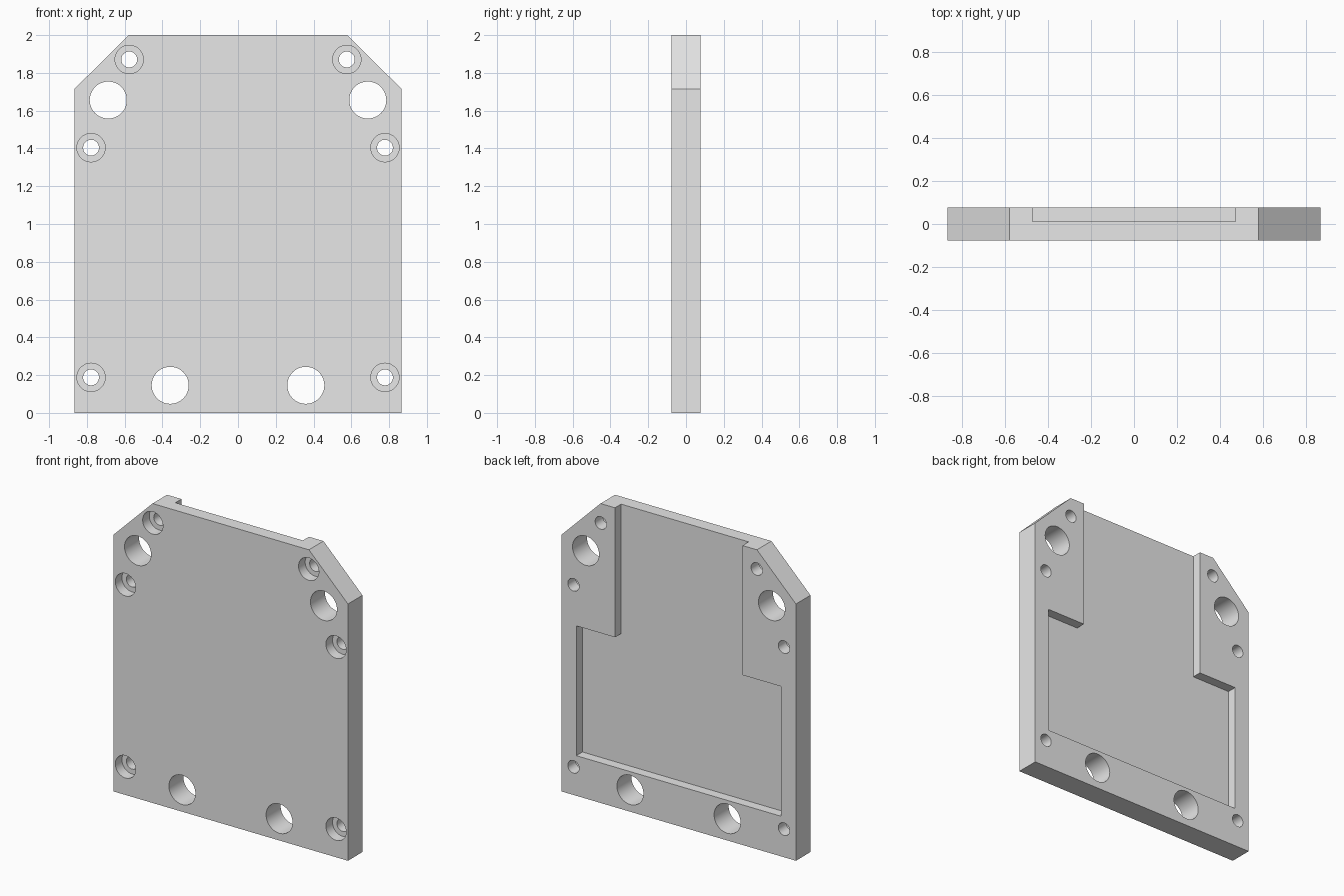
import bpy, bmesh, math

cube = bpy.data.objects.get("Cube")
if cube:
    bpy.data.objects.remove(cube, do_unlink=True)

HALF_T = 0.0766   # half the plate thickness
OVER = 0.05       # how far cutters reach past a face


def prism(name, outline, y0, y1):
    """Extrude an (x, z) outline from y0 to y1."""
    bm = bmesh.new()
    face = bm.faces.new([bm.verts.new((x, y0, z)) for x, z in outline])
    ext = bmesh.ops.extrude_face_region(bm, geom=[face])
    moved = [v for v in ext["geom"] if isinstance(v, bmesh.types.BMVert)]
    bmesh.ops.translate(bm, verts=moved, vec=(0, y1 - y0, 0))
    bmesh.ops.recalc_face_normals(bm, faces=bm.faces)
    mesh = bpy.data.meshes.new(name)
    bm.to_mesh(mesh)
    bm.free()
    obj = bpy.data.objects.new(name, mesh)
    bpy.context.collection.objects.link(obj)
    return obj


def mirrored(half):
    """Close a right-hand half outline with its mirror image."""
    return half + [(-x, z) for x, z in reversed(half)]


def circle(cx, cz, r, n=48):
    return [(cx + r * math.cos(2 * math.pi * i / n),
             cz + r * math.sin(2 * math.pi * i / n)) for i in range(n)]


def cut(target, outline, y0, y1):
    """Subtract a prism from the target, then discard the cutter."""
    cutter = prism("cutter", outline, y0, y1)
    cutter.hide_render = True
    mod = target.modifiers.new("cut", "BOOLEAN")
    mod.operation = "DIFFERENCE"
    mod.solver = "EXACT"
    mod.object = cutter
    bpy.ops.object.modifier_apply(modifier=mod.name)
    bpy.data.objects.remove(cutter, do_unlink=True)


# Plate with two clipped upper corners
plate = prism("mounting_plate",
              mirrored([(0.866, 0), (0.866, 1.715), (0.578, 2)]),
              -HALF_T, HALF_T)
bpy.context.view_layer.objects.active = plate
plate.select_set(True)

# Stepped pocket in the back, open at the top edge
cut(plate, mirrored([(0.757, 0.268), (0.757, 1.135),
                     (0.471, 1.135), (0.471, 2 + OVER)]),
    0.012, HALF_T + OVER)

for side in (-1, 1):
    # Large plain through holes
    for x, z in ((0.687, 1.656), (0.359, 0.146)):
        cut(plate, circle(side * x, z, 0.098), -HALF_T - OVER, HALF_T + OVER)
    # Screw holes, counterbored from the front
    for x, z in ((0.576, 1.871), (0.778, 1.404), (0.778, 0.188)):
        cut(plate, circle(side * x, z, 0.075), -HALF_T - OVER, -HALF_T + 0.07)
        cut(plate, circle(side * x, z, 0.042), -HALF_T - OVER, HALF_T + OVER)

bpy.ops.object.shade_smooth_by_angle(angle=math.radians(30))

# Single grey material
grey = bpy.data.materials.new("light grey")
grey.use_nodes = True
colour = (0.8, 0.8, 0.8, 1)
grey.diffuse_color = colour
grey.node_tree.nodes["Principled BSDF"].inputs["Base Color"].default_value = colour
plate.data.materials.clear()
plate.data.materials.append(grey)
for poly in plate.data.polygons:
    poly.material_index = 0
